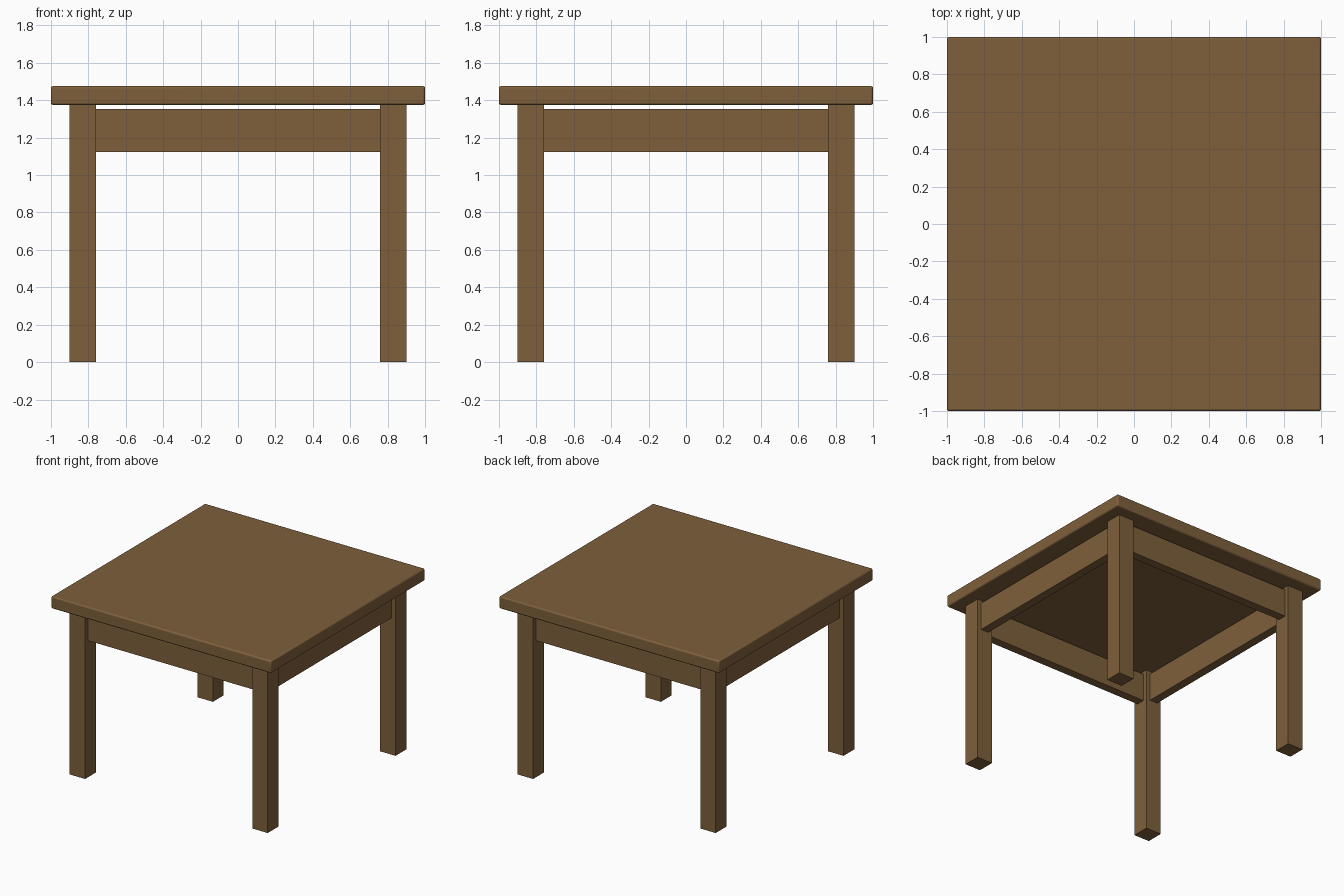
import bpy

if "Cube" in bpy.data.objects:
    bpy.data.objects.remove(bpy.data.objects["Cube"])

# One flat wood colour for everything
wood = bpy.data.materials.new("brown_wood")
wood.diffuse_color = (0.21, 0.115, 0.045, 1.0)
wood.use_nodes = True
wood.node_tree.nodes["Principled BSDF"].inputs["Base Color"].default_value = wood.diffuse_color


def box(name, lo, hi):
    """Axis-aligned box between two corners."""
    bpy.ops.mesh.primitive_cube_add(size=1, location=[(a + b) / 2 for a, b in zip(lo, hi)])
    ob = bpy.context.object
    ob.name = name
    ob.scale = [b - a for a, b in zip(lo, hi)]
    bpy.ops.object.transform_apply(location=False, rotation=False, scale=True)
    ob.data.materials.append(wood)
    return ob


LEG_OUT, LEG_IN = 0.90, 0.76      # outer and inner faces of the legs
RAIL_OUT, RAIL_IN = 0.865, 0.795  # apron is thinner, centred on the legs
TOP_LOW, TOP_HIGH = 1.375, 1.476

# Table top with softly rounded edges
top = box("table_top", (-1, -1, TOP_LOW), (1, 1, TOP_HIGH))
bevel = top.modifiers.new("rounded_edges", "BEVEL")
bevel.width = 0.012
bevel.segments = 3
bpy.ops.object.shade_smooth_by_angle()

# Four square legs
mid, half = (LEG_OUT + LEG_IN) / 2, (LEG_OUT - LEG_IN) / 2
for sx, side in ((-1, "left"), (1, "right")):
    for sy, end in ((-1, "front"), (1, "back")):
        x, y = sx * mid, sy * mid
        box(f"{end}_{side}_leg", (x - half, y - half, 0), (x + half, y + half, TOP_LOW))

# Apron rails between the legs, leaving a narrow gap below the top
rail_mid, rail_half = (RAIL_OUT + RAIL_IN) / 2, (RAIL_OUT - RAIL_IN) / 2
for s, y_name, x_name in ((-1, "front", "left"), (1, "back", "right")):
    a, b = s * rail_mid - rail_half, s * rail_mid + rail_half
    box(f"{y_name}_apron", (-LEG_IN, a, 1.124), (LEG_IN, b, 1.353))
    box(f"{x_name}_apron", (a, -LEG_IN, 1.124), (b, LEG_IN, 1.353))
